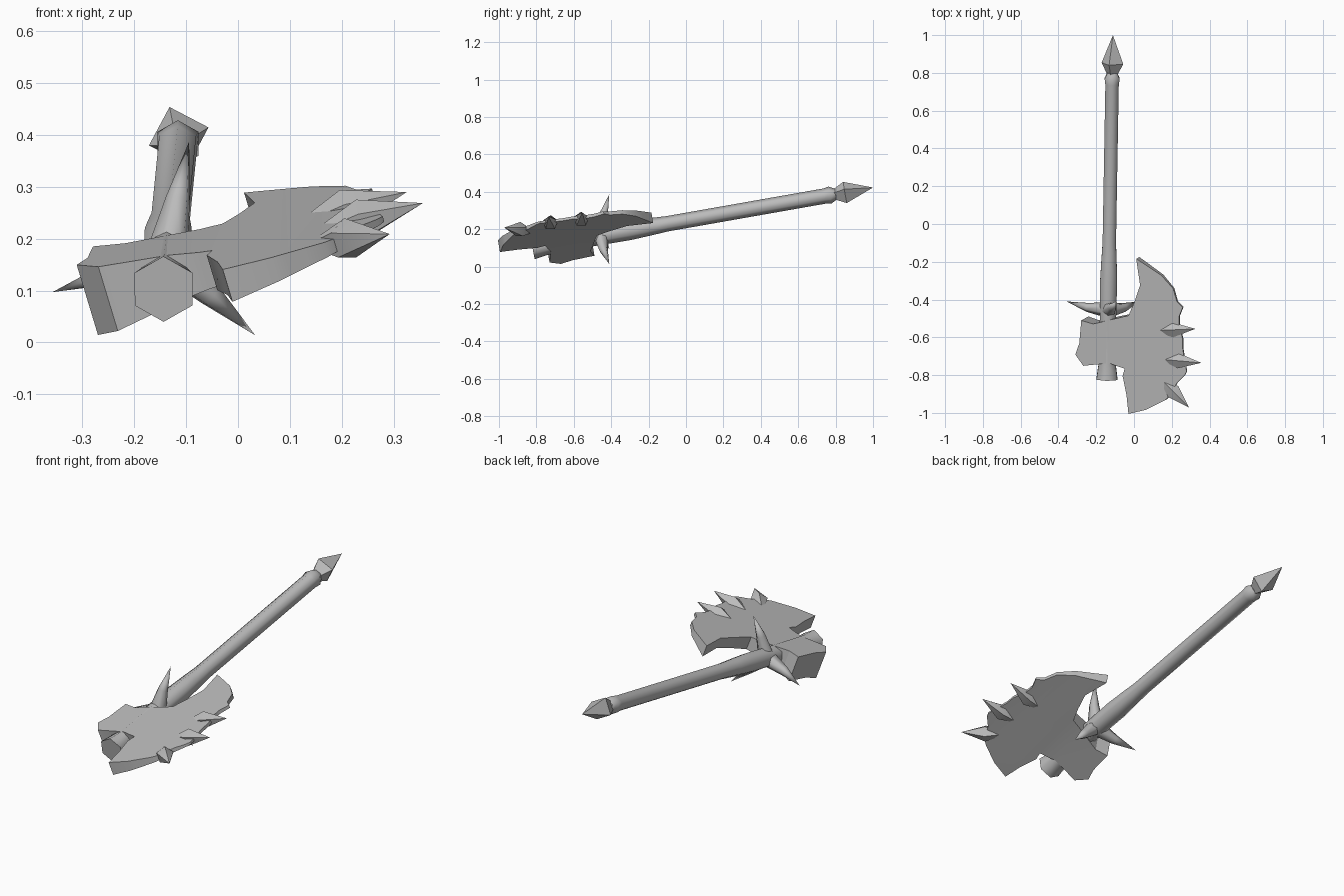
import bpy, bmesh
from math import cos, sin, tau, radians
from mathutils import Vector

cube = bpy.data.objects.get("Cube")
if cube:
    bpy.data.objects.remove(cube)

GREY = 0.5
steel = bpy.data.materials.new("plain_grey")
steel.use_nodes = True
steel.diffuse_color = (GREY, GREY, GREY, 1)
steel.node_tree.nodes["Principled BSDF"].inputs["Base Color"].default_value = (GREY, GREY, GREY, 1)


def finish(name, bm, angle):
    bmesh.ops.recalc_face_normals(bm, faces=bm.faces)
    me = bpy.data.meshes.new(name)
    bm.to_mesh(me)
    bm.free()
    me.materials.append(steel)
    me.shade_smooth()
    me.set_sharp_from_angle(angle=radians(angle))
    ob = bpy.data.objects.new(name, me)
    bpy.context.collection.objects.link(ob)
    return ob


def loft(name, path, radii, sides, turn=0, angle=65):
    """Rings of the given radii along a path, capped at both ends."""
    bm = bmesh.new()
    d = (path[-1] - path[0]).normalized()
    side = d.cross(Vector((0, 0, 1))).normalized()
    up = side.cross(d)
    rings = []
    for p, r in zip(path, radii):
        angles = [radians(turn) + tau * i / sides for i in range(sides)]
        rings.append([bm.verts.new(p + r * (cos(a) * side + sin(a) * up)) for a in angles])
    for lo, hi in zip(rings, rings[1:]):
        for i in range(sides):
            j = (i + 1) % sides
            bm.faces.new((lo[i], lo[j], hi[j], hi[i]))
    bm.faces.new(rings[0])
    bm.faces.new(rings[-1])
    bmesh.ops.remove_doubles(bm, verts=bm.verts, dist=0.0005)
    return finish(name, bm, angle)


def axis(y):
    """Point on the sloping handle axis."""
    return Vector((-0.129 + 0.0175 * y, y, 0.247 + 0.176 * y))


def plane(x, y):
    """Point on the middle plane of the tilted head."""
    return Vector((x, y, 0.141 + 0.303 * (x + 0.14) + 0.17 * (y + 0.6)))


# Handle with flared foot and collar
handle = [(-0.82, 0.064), (-0.74, 0.052), (-0.5, 0.05), (-0.3, 0.052), (-0.2, 0.047),
          (-0.1, 0.041), (0.74, 0.041), (0.77, 0.046), (0.8, 0.03)]
loft("handle", [axis(y) for y, r in handle], [r for y, r in handle], 6, 30)

# Four-sided point on the handle end
loft("end_point", [axis(y) for y in (0.79, 0.85, 1.0)], (0.028, 0.06, 0), 4, 107, 30)

# Ring of curved guard spikes
hub = axis(-0.455)
for label, x, z in (("right", -0.22, -0.07), ("top", 0.043, 0.22), ("left", 0.17, -0.153)):
    out = Vector((x, 0, z))
    bend = Vector((0, 0.045, 0))
    loft("guard_spike_" + label, [hub, hub + out * 0.5 + bend * 0.3, hub + out + bend],
         (0.042, 0.024, 0), 6)

# Axe head: outline cut into strips, thickness tapering towards the edge
outline = [(-.26, -.5), (-.2, -.52), (-.02, -.48), (.01, -.41), (.04, -.32), (.02, -.18),
           (.05, -.2), (.15, -.27), (.21, -.34), (.23, -.41), (.26, -.44), (.24, -.49),
           (.24, -.53), (.26, -.61), (.26, -.66), (.28, -.78), (.27, -.8), (.23, -.84),
           (.19, -.91), (.17, -.93), (.13, -.95), (.07, -.98), (-.02, -1), (-.03, -.9),
           (-.05, -.8), (-.04, -.76), (-.12, -.73), (-.25, -.74), (-.29, -.68), (-.27, -.62)]
taper = [(-0.3, 0.073), (-0.063, 0.037), (0.095, 0.022), (0.185, 0.013), (0.3, 0.004)]


def half_thickness(x):
    for (x0, h0), (x1, h1) in zip(taper, taper[1:]):
        if x <= x1:
            return h0 + (h1 - h0) * (x - x0) / (x1 - x0)
    return taper[-1][1]


bm = bmesh.new()
bm.faces.new([bm.verts.new((x, y, 0)) for x, y in outline])
for x, h in taper[1:-1]:
    bmesh.ops.bisect_plane(bm, geom=bm.verts[:] + bm.edges[:] + bm.faces[:],
                           plane_co=(x, 0, 0), plane_no=(1, 0, 0))
lower = bm.verts[:]
bmesh.ops.extrude_face_region(bm, geom=bm.faces[:], use_keep_orig=True)
lower = set(lower)
normal = Vector((-0.303, -0.17, 1)).normalized()
for v in bm.verts:
    h = half_thickness(v.co.x)
    v.co = plane(v.co.x, v.co.y) + normal * (-h if v in lower else h)
bmesh.ops.triangulate(bm, faces=bm.faces)
finish("axe_head", bm, 30)

# Spikes set in the cutting edge
for label, root, tip in (("back", (.1, -.565), (.325, -.555)),
                         ("middle", (.13, -.715), (.356, -.735)),
                         ("front", (.13, -.81), (.292, -.972))):
    a, b = plane(*root), plane(*tip)
    loft("edge_spike_" + label, [a, a.lerp(b, 0.48), b], (0, 0.042, 0), 5, 90)
